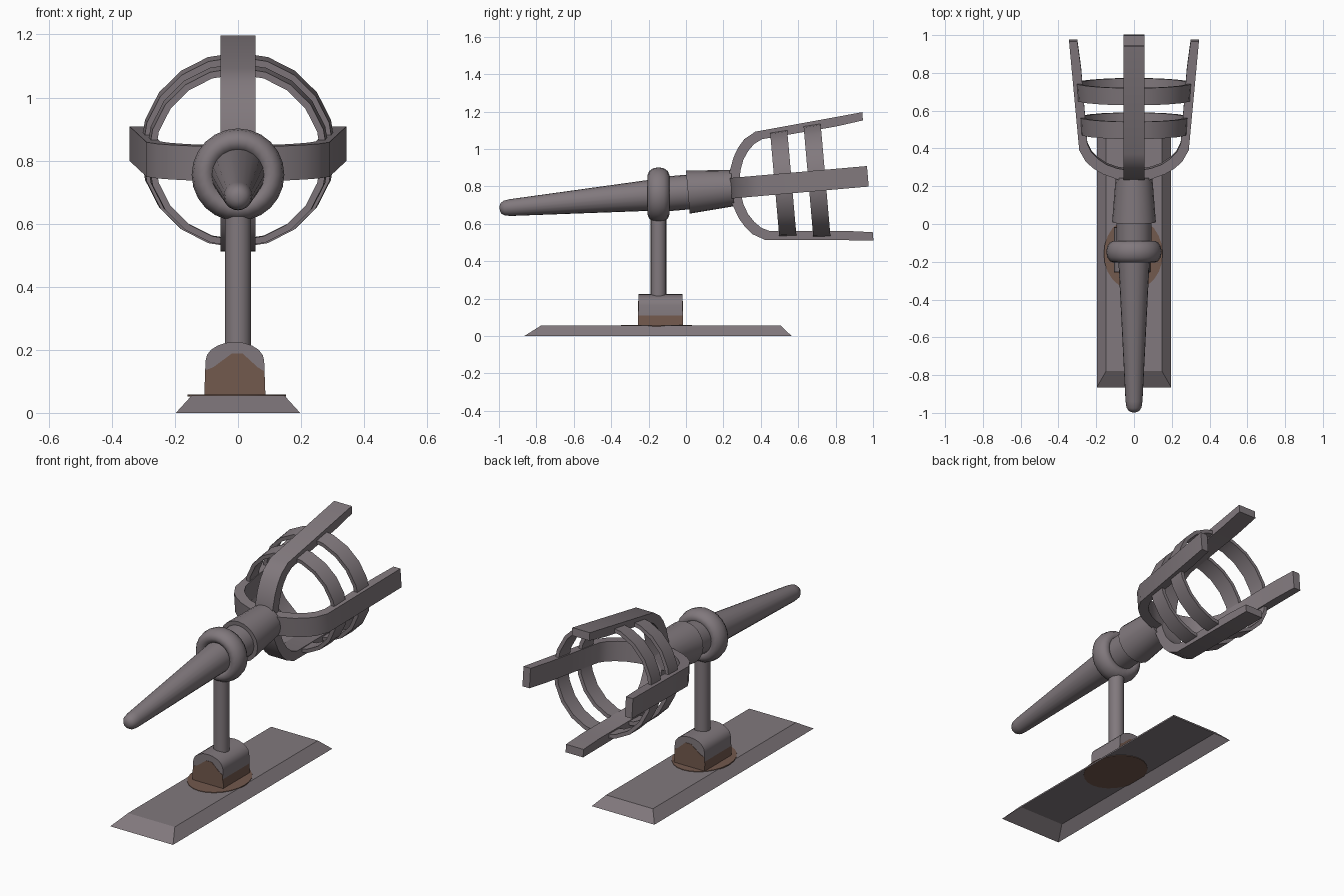
import bpy, bmesh, math
from mathutils import Matrix, Vector

if "Cube" in bpy.data.objects:
    bpy.data.objects.remove(bpy.data.objects["Cube"])


def material(name, rgb):
    m = bpy.data.materials.new(name)
    m.use_nodes = True
    m.diffuse_color = (*rgb, 1)
    m.node_tree.nodes["Principled BSDF"].inputs["Base Color"].default_value = (*rgb, 1)
    return m


IRON = material("grey iron", (0.22, 0.19, 0.205))
RUST = material("brown rust", (0.17, 0.10, 0.075))

# The torch is built along its own y axis, then tilted and lifted
TILT = Matrix.Translation((0, 0, 0.769)) @ Matrix.Rotation(math.radians(5), 4, 'X')


def finish(name, bm, mats, matrix=Matrix(), angle=35):
    bmesh.ops.recalc_face_normals(bm, faces=bm.faces)
    bm.transform(matrix)
    mesh = bpy.data.meshes.new(name)
    bm.to_mesh(mesh)
    bm.free()
    obj = bpy.data.objects.new(name, mesh)
    bpy.context.collection.objects.link(obj)
    for m in mats:
        mesh.materials.append(m)
    bpy.ops.object.select_all(action='DESELECT')
    obj.select_set(True)
    bpy.context.view_layer.objects.active = obj
    bpy.ops.object.shade_smooth_by_angle(angle=math.radians(angle))


def lathe(name, profile, sides, matrix, closed=False):
    """Turn (along y, radius) points around the y axis."""
    bm = bmesh.new()
    rings = []
    for s, r in profile:
        rings.append([bm.verts.new((r * math.cos(a), s, r * math.sin(a)))
                      for a in (math.tau * i / sides for i in range(sides))])
    pairs = list(zip(rings, rings[1:]))
    if closed:
        pairs.append((rings[-1], rings[0]))
    else:
        bm.faces.new(rings[0])
        bm.faces.new(rings[-1])
    for a, b in pairs:
        for i in range(sides):
            j = (i + 1) % sides
            bm.faces.new((a[i], a[j], b[j], b[i]))
    finish(name, bm, [IRON], matrix, 50 if closed else 35)


def prism(points, offset):
    """Extrude a flat outline by an offset."""
    bm = bmesh.new()
    face = bm.faces.new([bm.verts.new(p) for p in points])
    new = bmesh.ops.extrude_face_region(bm, geom=[face])["geom"]
    bmesh.ops.translate(bm, vec=offset,
                        verts=[v for v in new if isinstance(v, bmesh.types.BMVert)])
    # The extrusion removes the first face, so close that end again
    bmesh.ops.holes_fill(bm, edges=[e for e in bm.edges if e.is_boundary])
    return bm


# Handle, neck and collar
lathe("handle", [(-1, .012), (-.993, .028), (-.975, .04), (-.94, .045), (-.13, .086)], 20, TILT)
lathe("neck", [(-.14, .093), (.03, .093)], 20, TILT)
lathe("collar", [(.01, .116), (.25, .097)], 20, TILT)

# Four basket ribs
outer = [(.238, 0), (.24, .085), (.27, .165), (.3, .215), (.335, .255), (.397, .29), (.976, .344)]
inner = [(.976, .3), (.83, .28), (.43, .247), (.385, .225), (.35, .19), (.32, .145),
         (.3, .089), (.285, 0)]
for k, side in enumerate(("top", "left", "bottom", "right")):
    bm = prism([(-.055, s, r) for s, r in outer + inner], Vector((.11, 0, 0)))
    finish(side + "_rib", bm, [IRON], TILT @ Matrix.Rotation(k * math.pi / 2, 4, 'Y'))

# Two basket hoops
for name, s, r in (("rear_hoop", .522, .288), ("front_hoop", .703, .307)):
    lathe(name, [(s - .046, r - .003), (s + .046, r + .003),
                 (s + .046, r - .018), (s - .046, r - .024)], 20, TILT, closed=True)

# Holding ring and post
tube = [(.058 * math.sin(a), .107 + .04 * math.cos(a))
        for a in (math.tau * i / 12 for i in range(12))]
lathe("holding_ring", tube, 24, Matrix.Translation((0, -.147, .755)), closed=True)
lathe("post", [(.2, .042), (.635, .042)], 16,
      Matrix.Translation((0, -.147, 0)) @ Matrix.Rotation(math.pi / 2, 4, 'X'))

# Arched foot block, rusted low down
arch = [(-.01 + .093 * math.cos(a), .165 + .06 * math.sin(a))
        for a in (math.pi * i / 10 for i in range(11))]
outline = [(-.107, .054), (.087, .054)] + arch
bm = prism([(x, -.255, z) for x, z in outline], Vector((0, .237, 0)))
bmesh.ops.bisect_plane(bm, geom=bm.verts[:] + bm.edges[:] + bm.faces[:],
                       plane_co=(0, 0, .11), plane_no=(0, 0, 1))
for f in bm.faces:
    f.material_index = int(f.calc_center_median().z < .11)
finish("foot_block", bm, [IRON, RUST])

# Rust patches on the block's ends
patch = [(-.106, .056), (.086, .056), (.083, .132), (.062, .145), (.015, .188),
         (-.02, .188), (-.078, .145), (-.104, .135)]
for name, y in (("front_rust", -.257), ("back_rust", -.019)):
    finish(name, prism([(x, y, z) for x, z in patch], Vector((0, .003, 0))), [RUST])

# Bevelled base plate, hollow underneath
bm = bmesh.new()
loops = []
for x, y0, y1, z in ((.197, -.865, .565, 0), (.147, -.777, .507, .055)):
    loops.append([bm.verts.new(p) for p in ((-x, y0, z), (x, y0, z), (x, y1, z), (-x, y1, z))])
bm.faces.new(loops[1])
for i in range(4):
    j = (i + 1) % 4
    bm.faces.new((loops[0][i], loops[0][j], loops[1][j], loops[1][i]))
finish("base_plate", bm, [IRON], angle=20)

# Oval rust stain showing on both sides of the base's top
oval = [(-.004 + .156 * math.cos(a), -.158 + .19 * math.sin(a), .052)
        for a in (math.tau * i / 24 for i in range(24))]
finish("base_stain", prism(oval, Vector((0, 0, .006))), [RUST])
